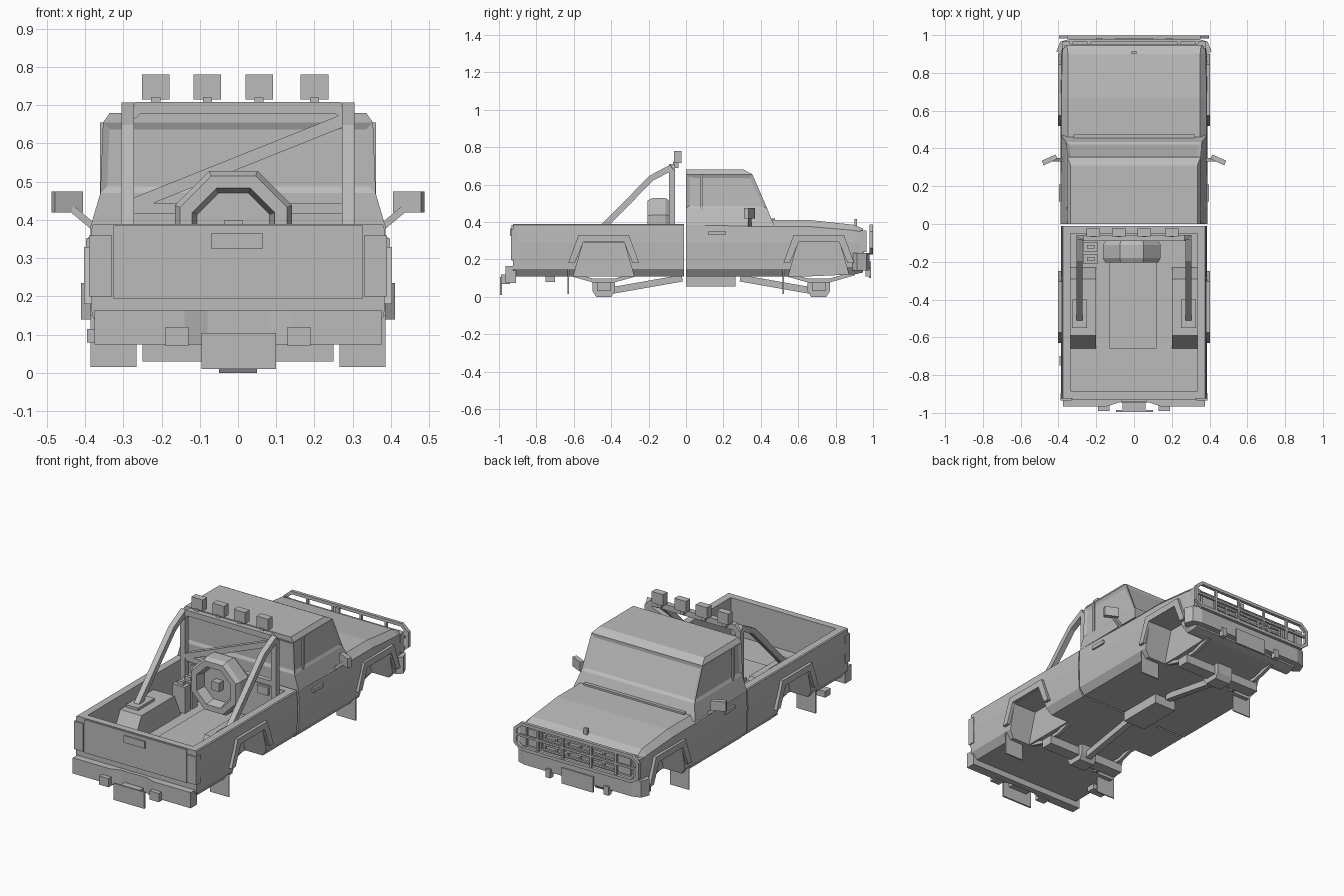
import bpy, bmesh, math
from mathutils import Vector

cube = bpy.data.objects.get("Cube")
if cube:
    bpy.data.objects.remove(cube, do_unlink=True)

GREY = (0.5, 0.5, 0.5, 1)
grey = bpy.data.materials.new("plain grey")
grey.use_nodes = True
grey.diffuse_color = GREY
grey.node_tree.nodes["Principled BSDF"].inputs["Base Color"].default_value = GREY


def finish(name, bm):
    bmesh.ops.recalc_face_normals(bm, faces=bm.faces)
    me = bpy.data.meshes.new(name)
    bm.to_mesh(me)
    bm.free()
    me.materials.append(grey)
    ob = bpy.data.objects.new(name, me)
    bpy.context.collection.objects.link(ob)
    return ob


def loft(name, rings, panel_band=None):
    """Skin closed rings; optionally recess the panels of one band."""
    bm = bmesh.new()
    vs = [[bm.verts.new(p) for p in r] for r in rings]
    n = len(rings[0])
    panels = []
    for k in range(len(vs) - 1):
        for i in range(n):
            j = (i + 1) % n
            f = bm.faces.new((vs[k][i], vs[k][j], vs[k + 1][j], vs[k + 1][i]))
            if k == panel_band:
                panels.append(f)
    bm.faces.new(vs[0])
    bm.faces.new(vs[-1])
    bmesh.ops.recalc_face_normals(bm, faces=bm.faces)
    if panels:
        bmesh.ops.inset_individual(bm, faces=panels, thickness=0.025, depth=-0.008)
    return finish(name, bm)


def prism(name, poly, x0, x1):
    """Extrude a (y, z) outline across x."""
    return loft(name, [[(x, y, z) for y, z in poly] for x in (x0, x1)])


def box(name, x0, x1, y0, y1, z0, z1):
    return prism(name, [(y0, z0), (y1, z0), (y1, z1), (y0, z1)], x0, x1)


def pair(ob):
    ob.modifiers.new("mirror", 'MIRROR')
    return ob


def cut(ob, *cutters):
    for c in cutters:
        m = ob.modifiers.new("cut", 'BOOLEAN')
        m.operation, m.solver, m.object = 'DIFFERENCE', 'EXACT', c
    dg = bpy.context.evaluated_depsgraph_get()
    me = bpy.data.meshes.new_from_object(ob.evaluated_get(dg))
    ob.modifiers.clear()
    ob.data = me
    for c in cutters:
        bpy.data.objects.remove(c, do_unlink=True)


def bar(name, pts, r, closed=False):
    """Square bar along a path, mitred at each bend."""
    pts = [Vector(p) for p in pts]
    n = len(pts)
    bm = bmesh.new()
    normal = Vector((1, 0, 0)) if all(abs(p.x - pts[0].x) < 1e-5 for p in pts) else Vector((0, 1, 0))
    rings = []
    for i, p in enumerate(pts):
        a = (p - pts[i - 1]).normalized() if closed or i else None
        b = (pts[(i + 1) % n] - p).normalized() if closed or i < n - 1 else None
        t = ((a or b) + (b or a)).normalized()
        side = normal.cross(t).normalized() * (r / max(0.5, t.dot(a or b)))
        up = normal * r
        rings.append([bm.verts.new(p + q) for q in (side + up, up - side, -side - up, side - up)])
    for k in range(n if closed else n - 1):
        u, v = rings[k], rings[(k + 1) % n]
        for i in range(4):
            bm.faces.new((u[i], u[(i + 1) % 4], v[(i + 1) % 4], v[i]))
    if not closed:
        bm.faces.new(rings[0])
        bm.faces.new(rings[-1])
    return finish(name, bm)


def section(y, w, low, top, edge):
    """Body cross-section: sloped rocker, slightly bulged side, soft top edge."""
    half = [(w - 0.03, low), (w, low + 0.04), (w + 0.005, 0.29), (w, top - edge), (w - edge, top)]
    return [(x, y, z) for x, z in half] + [(-x, y, z) for x, z in reversed(half)]


def arch(c, half_low, half_top, low, top):
    return [(c - half_low, low), (c - half_top, top), (c + half_top, top), (c + half_low, low)]


REAR, FRONT = -0.44, 0.71

# Lower cab, fenders and hood
nose = loft("front_body", [section(0.0, 0.385, 0.11, 0.395, 0.01),
                           section(0.46, 0.385, 0.11, 0.41, 0.035),
                           section(0.67, 0.385, 0.11, 0.41, 0.035),
                           section(0.90, 0.38, 0.12, 0.385, 0.03),
                           section(0.945, 0.375, 0.13, 0.365, 0.02)])
cut(nose, pair(prism("arch_cutter", arch(FRONT, 0.18, 0.11, 0.05, 0.295), 0.24, 0.5)))

# Cab with recessed windows
def cab_ring(z, w, y1, y0=0.0):
    return [(-w, y0, z), (w, y0, z), (w, y1, z), (-w, y1, z)]
loft("cab", [cab_ring(0.385, 0.385, 0.47), cab_ring(0.47, 0.36, 0.435),
             cab_ring(0.655, 0.353, 0.355), cab_ring(0.68, 0.335, 0.31)], panel_band=1)
pair(box("door_pillar", 0.352, 0.361, 0.075, 0.09, 0.46, 0.655))
box("cowl", -0.32, 0.32, 0.44, 0.475, 0.40, 0.42)

# Cargo bed with wheel housings left standing inside
bed = loft("cargo_bed", [section(y, 0.382, 0.11, 0.39, 0.005) for y in (-0.925, -0.01)])
above = [(-0.885, 0.18), (-0.66, 0.18), (-0.59, 0.31), (-0.29, 0.31),
         (-0.23, 0.18), (-0.05, 0.18), (-0.05, 0.5), (-0.885, 0.5)]
cut(bed, prism("cavity_cutter", above, -0.335, 0.335),
    box("floor_cutter", -0.2, 0.2, -0.88, -0.055, 0.18, 0.45),
    pair(prism("arch_cutter", arch(REAR, 0.18, 0.11, 0.05, 0.29), 0.24, 0.5)))
box("floor_panel", -0.13, 0.12, -0.66, -0.06, 0.175, 0.19)
for x in (-0.22, -0.08, 0.06, 0.2):
    box("bed_front_cleat", x - 0.035, x + 0.035, -0.065, -0.045, 0.34, 0.385)

# Wheel arch flares and mud flaps
for c, name in ((REAR, "rear"), (FRONT, "front")):
    outer = arch(c, 0.19, 0.135, 0.18, 0.33)
    inner = arch(c, 0.155, 0.108, 0.18, 0.293)
    pair(prism(name + "_flare", outer + inner[::-1], 0.375, 0.402))
    pair(box(name + "_mud_flap", 0.265, 0.385, c - 0.193, c - 0.186, 0.015, 0.15))

# Tailgate, lamps and rear bumper
box("tailgate_panel", -0.325, 0.325, -0.932, -0.92, 0.195, 0.385)
box("tailgate_handle", -0.07, 0.065, -0.94, -0.93, 0.325, 0.365)
pair(box("tail_lamp", 0.33, 0.389, -0.935, -0.895, 0.2, 0.36))
plan = [(-0.375, -0.91), (-0.375, -0.965), (-0.14, -0.965), (-0.08, -0.945),
        (0.08, -0.945), (0.14, -0.965), (0.375, -0.965), (0.375, -0.91)]
loft("rear_bumper", [[(x, y, z) for x, y in plan] for z in (0.075, 0.165)])
box("rear_plate", -0.095, 0.1, -0.995, -0.985, 0.01, 0.105)
box("plate_mount", -0.06, 0.06, -0.987, -0.94, 0.08, 0.1)
pair(box("bumper_step", 0.13, 0.19, -0.99, -0.94, 0.07, 0.12))
box("exhaust_tip", -0.395, -0.3, -0.75, -0.7, 0.08, 0.115)

# Roll bar with braces, feet and roof lamps
top = 0.693
bar("roll_hoop", [(-0.288, -0.075, 0.18), (-0.288, -0.075, 0.67), (-0.262, -0.075, top),
                  (0.262, -0.075, top), (0.288, -0.075, 0.67), (0.288, -0.075, 0.18)], 0.016)
pair(bar("roll_stay", [(0.288, -0.075, top), (0.288, -0.185, 0.635), (0.288, -0.5, 0.315)], 0.016))
pair(box("stay_foot", 0.25, 0.328, -0.55, -0.4, 0.305, 0.325))
bar("diagonal_brace", [(-0.275, -0.075, 0.44), (0.275, -0.075, 0.66)], 0.016)
bar("cross_brace", [(-0.275, -0.075, 0.43), (0.275, -0.075, 0.43)], 0.014)
for x in (-0.215, -0.08, 0.055, 0.2):
    box("roof_lamp", x - 0.036, x + 0.036, -0.065, -0.025, 0.715, 0.78)
    box("lamp_bracket", x - 0.012, x + 0.012, -0.07, -0.04, 0.69, 0.72)

# Spare wheel: octagonal tyre, rim and hub
def octagon(r, y):
    k = r / math.cos(math.pi / 8)
    a = [math.pi / 8 + i * math.pi / 4 for i in range(8)]
    return [(-0.012 + k * math.cos(t), y, 0.375 + k * math.sin(t)) for t in a]
loft("spare_tyre", [octagon(0.1, -0.13), octagon(0.14, -0.09), octagon(0.153, -0.11),
                    octagon(0.153, -0.18), octagon(0.14, -0.205),
                    octagon(0.108, -0.205), octagon(0.095, -0.15)])
box("spare_hub", -0.035, 0.012, -0.19, -0.14, 0.35, 0.4)

# Fuel cans
for y in (-0.12, -0.185):
    box("fuel_can", -0.27, -0.19, y - 0.025, y + 0.025, 0.18, 0.33)
    box("can_handle", -0.25, -0.21, y - 0.01, y + 0.01, 0.33, 0.35)

# Front bumper
corners = [(0.38, 0.89), (0.41, 0.915), (0.39, 0.965), (0.34, 0.98)]
plan = corners + [(-x, y) for x, y in reversed(corners)]
loft("front_bumper", [[(x, y, z) for x, y in plan] for z in (0.14, 0.235)])
box("front_plate", -0.1, 0.1, 0.978, 0.988, 0.1, 0.19)
pair(box("tow_hook", 0.17, 0.2, 0.96, 0.99, 0.11, 0.16))

# Grille, headlamps and hood trim
box("grille_surround", -0.36, 0.36, 0.94, 0.953, 0.235, 0.355)
for z in (0.25, 0.28, 0.31, 0.34):
    box("grille_slat", -0.225, 0.225, 0.95, 0.965, z - 0.005, z + 0.005)
for i in range(7):
    x = -0.225 + i * 0.075
    box("grille_divider", x - 0.005, x + 0.005, 0.95, 0.965, 0.245, 0.345)
pair(box("headlamp", 0.245, 0.325, 0.95, 0.966, 0.25, 0.345))
pair(box("corner_lamp", 0.34, 0.382, 0.93, 0.966, 0.24, 0.355))
box("hood_badge_block", -0.012, 0.012, 0.9, 0.915, 0.38, 0.415)

# Brush guard
loop = [(0.35, 0.235), (0.388, 0.265), (0.388, 0.345), (0.35, 0.378)]
loop += [(-x, z) for x, z in reversed(loop)]
bar("brush_guard_frame", [(x, 0.99, z) for x, z in loop], 0.009, closed=True)
bar("brush_guard_rail", [(-0.38, 0.99, 0.31), (0.38, 0.99, 0.31)], 0.006)
for x in (0.09, 0.25):
    pair(bar("brush_guard_post", [(x, 0.99, 0.235), (x, 0.99, 0.375)], 0.006))

# Mirrors and door handles
plan = [(0.405, 0.345), (0.478, 0.31), (0.488, 0.335), (0.415, 0.368)]
pair(loft("door_mirror", [[(x, y, z) for x, y in plan] for z in (0.42, 0.475)]))
pair(bar("mirror_arm", [(0.375, 0.34, 0.38), (0.435, 0.34, 0.43)], 0.009))
pair(box("door_handle", 0.38, 0.398, 0.12, 0.21, 0.33, 0.352))

# Axles, differentials, springs and drive line
for c, s, name in ((REAR, 1, "rear"), (FRONT, -1, "front")):
    box(name + "_axle", -0.25, 0.25, c - 0.035, c + 0.035, 0.03, 0.08)
    prism(name + "_differential", [(c - 0.06, 0.09), (c - 0.06, 0.03), (c - 0.04, 0.0),
                                   (c + 0.04, 0.0), (c + 0.06, 0.03), (c + 0.06, 0.09)], -0.05, 0.05)
    pair(bar(name + "_leaf_spring", [(0.22, c - 0.19, 0.125), (0.22, c - 0.06, 0.088),
                                     (0.22, c + 0.06, 0.088), (0.22, c + 0.19, 0.125)], 0.01))
    bar(name + "_drive_shaft", [(0.0, c + s * 0.05, 0.035), (0.0, c + s * 0.42, 0.1)], 0.018)
box("transfer_case", -0.07, 0.07, 0.0, 0.265, 0.055, 0.12)
